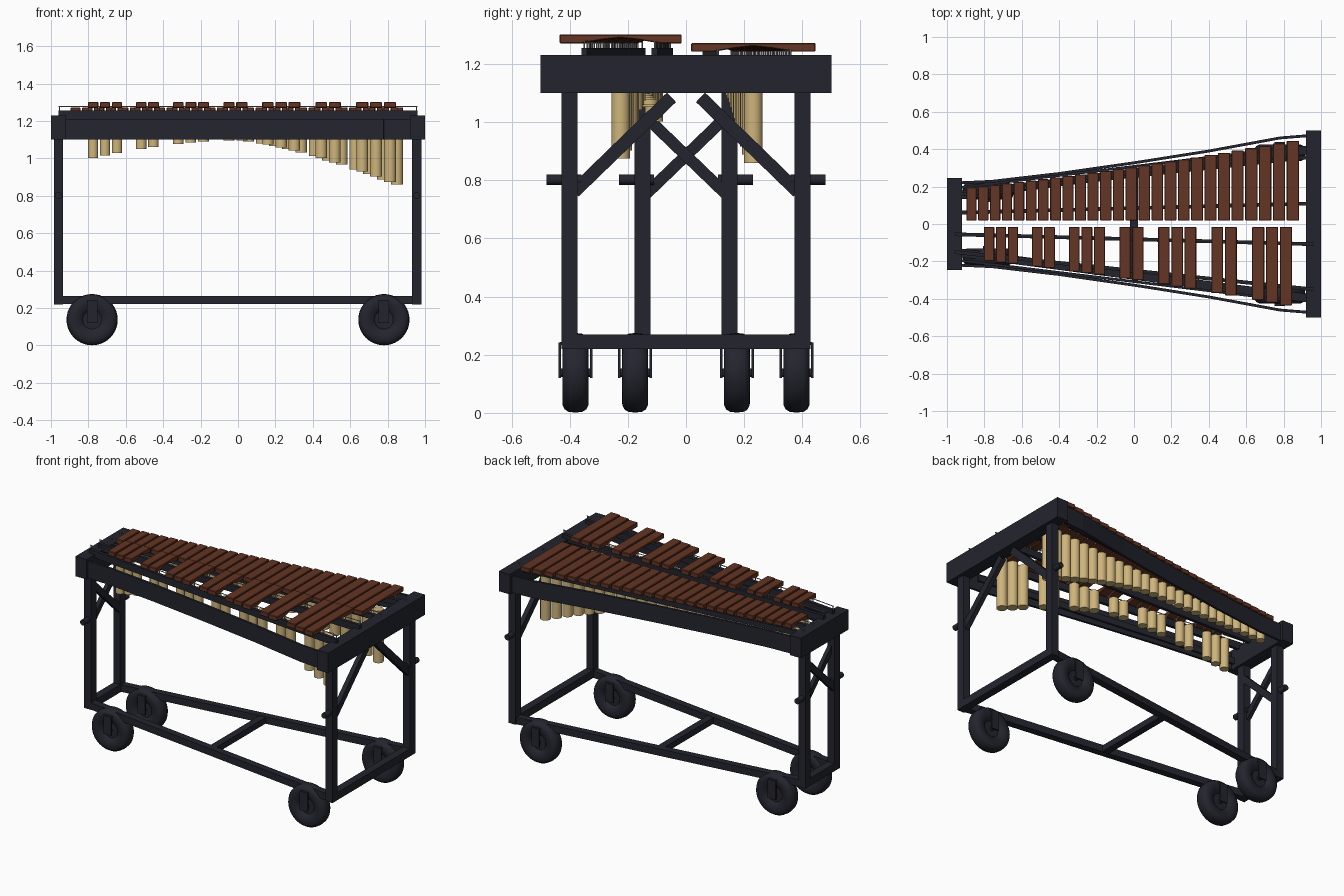
import bpy, bmesh, math
from mathutils import Vector, Matrix

if "Cube" in bpy.data.objects:
    bpy.data.objects.remove(bpy.data.objects["Cube"], do_unlink=True)


def material(name, rgb):
    m = bpy.data.materials.new(name)
    m.use_nodes = True
    m.diffuse_color = (*rgb, 1)
    m.node_tree.nodes["Principled BSDF"].inputs["Base Color"].default_value = (*rgb, 1)
    return m


DARK = material("dark frame", (0.017, 0.018, 0.027))
WOOD = material("rosewood", (0.125, 0.035, 0.017))
GOLD = material("pale brass", (0.62, 0.46, 0.2))
GREY = material("grey cord", (0.25, 0.25, 0.26))


def finish(bm, name, mat, smooth=False):
    bmesh.ops.recalc_face_normals(bm, faces=bm.faces)
    mesh = bpy.data.meshes.new(name)
    bm.to_mesh(mesh)
    bm.free()
    mesh.materials.append(mat)
    ob = bpy.data.objects.new(name, mesh)
    bpy.context.collection.objects.link(ob)
    if smooth:
        bpy.ops.object.select_all(action="DESELECT")
        ob.select_set(True)
        bpy.context.view_layer.objects.active = ob
        bpy.ops.object.shade_smooth_by_angle(angle=math.radians(40))
    return ob


def frame(p, q):
    """Matrix at the middle of p-q with local z along the line."""
    p, q = Vector(p), Vector(q)
    d = (q - p).normalized()
    side = Vector((1, 0, 0)) if abs(d.x) < 0.001 else d.cross(Vector((0, 0, 1))).normalized()
    rot = Matrix((side, d.cross(side), d)).transposed().to_4x4()
    return Matrix.Translation((p + q) / 2) @ rot, (q - p).length


def add_beam(bm, p, q, w, h):
    m, length = frame(p, q)
    bmesh.ops.create_cube(bm, size=1, matrix=m @ Matrix.Diagonal((w, h, length, 1)))


def add_rod(bm, p, q, r, sides=20):
    m, length = frame(p, q)
    bmesh.ops.create_cone(bm, cap_ends=True, segments=sides, radius1=r, radius2=r,
                          depth=length, matrix=m)


def beam(name, p, q, w, h, mat=DARK):
    bm = bmesh.new()
    add_beam(bm, p, q, w, h)
    return finish(bm, name, mat)


# Ends of the frame: narrow at -x, wide at +x
LEG_X = {-1: -0.96, 1: 0.955}
LEG_Y = {-1: 0.15, 1: 0.40}
for e, label in ((-1, "narrow"), (1, "wide")):
    x, y = LEG_X[e], LEG_Y[e]
    half = 0.245 if e < 0 else 0.5
    beam(label + "_end_beam", (e * 0.96, -half, 1.165), (e * 0.96, half, 1.165), 0.08, 0.13)
    beam(label + "_base_bar", (x, -y - 0.027, 0.245), (x, y + 0.027, 0.245), 0.05, 0.05)
    for s in (-1, 1):
        beam(label + "_leg", (x, s * y, 0.22), (x, s * y, 1.11), 0.05, 0.055)
        # Diagonal braces: crossed on the narrow end, open on the wide end
        if e < 0:
            beam("cross_brace", (x + s * 0.01, s * 0.135, 0.755), (x + s * 0.01, -s * 0.135, 1.015), 0.025, 0.04)
        else:
            beam("diagonal_brace", (x, s * 0.385, 0.76), (x, s * 0.05, 1.085), 0.03, 0.045)
        bm = bmesh.new()
        add_rod(bm, (x, s * (y - 0.04), 0.802), (x, s * (y + 0.08), 0.802), 0.018)
        finish(bm, label + "_leg_knob", DARK, True)

# Base side rails and middle tie
for s in (-1, 1):
    beam("base_side_rail", (LEG_X[-1], s * 0.15, 0.243), (LEG_X[1], s * 0.40, 0.243), 0.045, 0.045)
beam("base_middle_tie", (0, -0.275, 0.243), (0, 0.275, 0.243), 0.045, 0.04)

# Wheels with rounded tread and dished hub, held by thin plates
TREAD = [(0, 0.022), (0.05, 0.022), (0.062, 0.036), (0.09, 0.045), (0.112, 0.044),
         (0.126, 0.037), (0.134, 0.024), (0.137, 0)]
profile = TREAD + [(r, -w) for r, w in TREAD[-2::-1]]
for e, y in ((-1, 0.175), (1, 0.38)):
    for s in (-1, 1):
        c = Vector((e * 0.78, s * y, 0.138))
        bm = bmesh.new()
        vs = [bm.verts.new((r, w, 0)) for r, w in profile]
        es = [bm.edges.new(pair) for pair in zip(vs, vs[1:])]
        bmesh.ops.spin(bm, geom=vs + es, cent=(0, 0, 0), axis=(0, 1, 0),
                       angle=math.tau, steps=40, use_duplicate=False)
        bmesh.ops.remove_doubles(bm, verts=bm.verts, dist=0.0005)
        bmesh.ops.translate(bm, verts=bm.verts, vec=c)
        finish(bm, "wheel", DARK, True)
        bm = bmesh.new()
        for t in (-1, 1):
            p = c + Vector((0, t * 0.054, -0.018))
            add_beam(bm, p, p + Vector((0, 0, 0.122)), 0.056, 0.009)
        add_rod(bm, c - Vector((0, 0.054, 0)), c + Vector((0, 0.054, 0)), 0.014, 12)
        add_beam(bm, c + Vector((0, -0.054, 0.1)), c + Vector((0, 0.054, 0.1)), 0.056, 0.01)
        finish(bm, "wheel_fork", DARK)

# Bent side panels
PATH = [(-0.94, 0.22), (-0.76, 0.228), (-0.4, 0.27), (0, 0.327), (0.4, 0.39), (0.78, 0.46), (0.94, 0.473)]
for s in (-1, 1):
    bm = bmesh.new()
    for (x0, y0), (x1, y1) in zip(PATH, PATH[1:]):
        add_beam(bm, (x0, s * y0, 1.157), (x1, s * y1, 1.157), 0.015, 0.11)
    finish(bm, "side_panel", DARK)
    # Slim carrier along the outside of the tube bank
    beam("tube_bank_carrier", (-0.93, s * 0.195, 1.15), (0.84, s * 0.41, 1.15), 0.014, 0.04)

# Bar positions, widest at +x
xs = [0.85 - 0.075 * j + 0.00025 * j * j for j in range(26)]
naturals = [(x, 0.07 - 0.0005 * j) for j, x in enumerate(xs)]
skipped = {3, 6, 10, 13, 17, 20, 24}
raised = [((xs[j] + xs[j + 1]) / 2, 0.069 - 0.0005 * j) for j in range(25) if j not in skipped]


def back_length(x):
    return 0.305 + 0.146 * x + 0.022 * x * x


def front_length(x):
    return 0.298 + 0.148 * x + 0.025 * x * x


def add_bar(bm, x, width, near, far, z):
    """Bar with a shallow arch carved underneath."""
    t = 0.03
    pts = [(0, 0), (0.18, 0), (0.35, 0.012), (0.5, 0.019), (0.65, 0.012), (0.82, 0), (1, 0), (1, t), (0, t)]
    vs = [bm.verts.new((x - width / 2, near + (far - near) * u, z + v)) for u, v in pts]
    face = bm.faces.new(vs)
    new = bmesh.ops.extrude_face_region(bm, geom=[face])["geom"]
    bmesh.ops.translate(bm, vec=(width, 0, 0), verts=[g for g in new if isinstance(g, bmesh.types.BMVert)])


def tube_bottom(x, is_raised):
    if x > 0:
        return 1.097 - 0.237 * (x / 0.85) ** 1.4
    return 1.097 - 0.097 * (-x / 0.785) ** 1.8 if is_raised else 1.1 - 0.04 * x


# Each row: bars, tubes, two support rails, posts and cords
ROWS = [
    ("natural", naturals, 1, 0.018, back_length, 1.242, 1.195, 1.228, [(0.06, 0.11), (0.155, 0.36)]),
    ("raised", raised, -1, 0.015, front_length, 1.271, 1.21, 1.255, [(0.055, 0.108), (0.15, 0.35)]),
]
for name, bars, s, near, length, z, rail_low, rail_top, rails in ROWS:
    bm, tubes, posts = bmesh.new(), bmesh.new(), bmesh.new()
    for x, width in bars:
        far = length(x)
        add_bar(bm, x, width - 0.003, s * near, s * far, z)
        r = 0.0295 + 0.003 * x
        y = s * (near + far) / 2
        add_rod(tubes, (x, y, tube_bottom(x, name == "raised")), (x, y, 1.2), r, 24)
    ob = finish(bm, name + "_bars", WOOD)
    bevel = ob.modifiers.new("soft_edges", "BEVEL")
    bevel.width = 0.003
    bevel.segments = 1
    bevel.limit_method = "ANGLE"
    bevel.angle_limit = math.radians(50)
    finish(tubes, name + "_tubes", GOLD, True)

    for y0, y1 in rails:
        mid = (rail_low + rail_top) / 2
        beam(name + "_support_rail", (-0.96, s * y0, mid), (0.96, s * y1, mid), 0.02, rail_top - rail_low)
        add_rod(posts, (-0.96, s * y0, z + 0.006), (0.96, s * y1, z + 0.006), 0.003, 6)
        edges = {round(x + t * width / 2, 2) for x, width in bars for t in (-1, 1)}
        for x in edges | {-0.955, 0.955}:
            y = s * (y0 + (y1 - y0) * (x + 0.96) / 1.92)
            add_rod(posts, (x, y, rail_top - 0.005), (x, y, z + 0.008), 0.003, 6)
    finish(posts, name + "_cords_and_posts", GREY)
